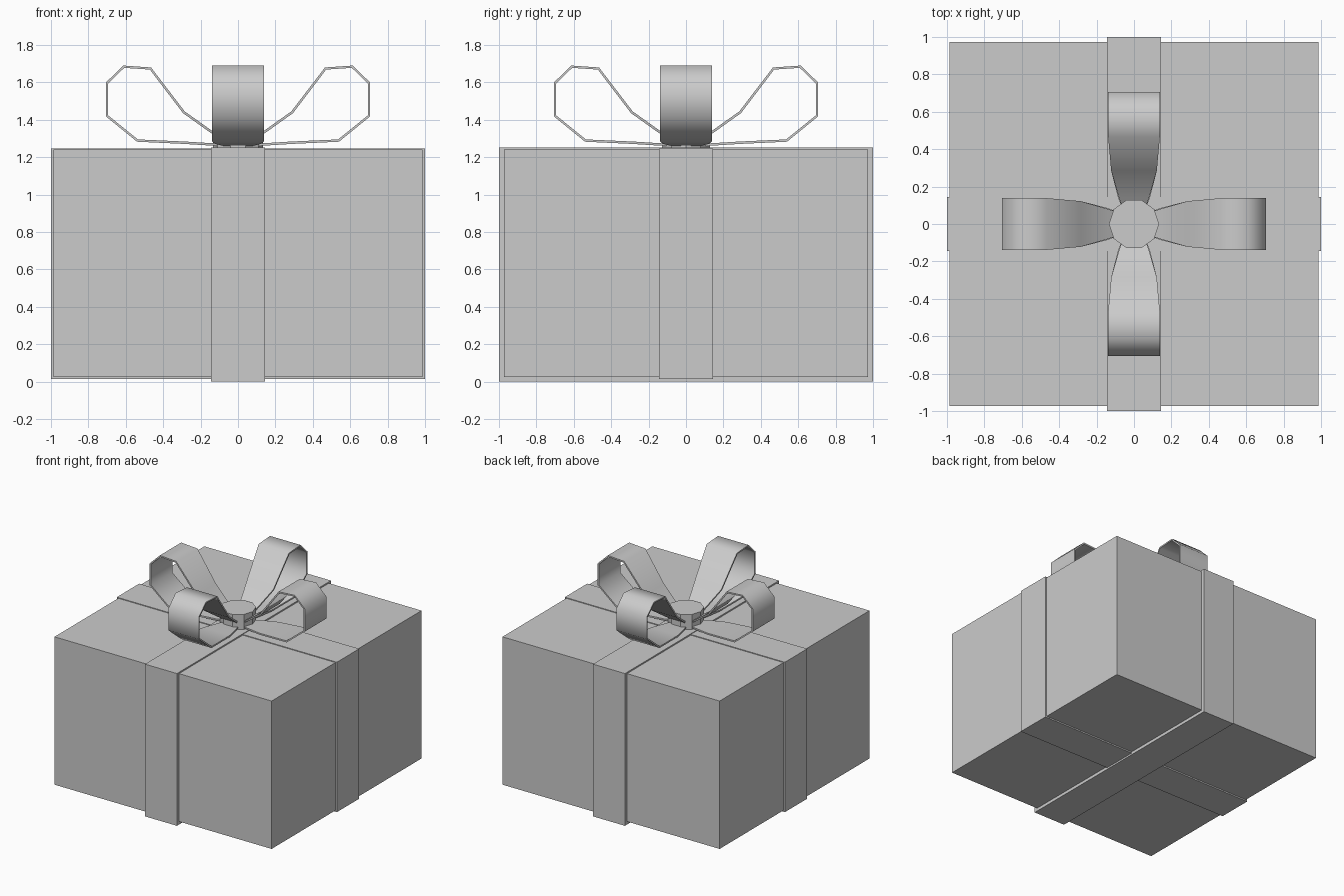
import bpy, bmesh, math
from mathutils import Matrix, Vector

if "Cube" in bpy.data.objects:
    bpy.data.objects.remove(bpy.data.objects["Cube"])

grey = bpy.data.materials.new("plain grey")
grey.diffuse_color = (0.6, 0.6, 0.6, 1)
grey.use_nodes = True
grey.node_tree.nodes["Principled BSDF"].inputs["Base Color"].default_value = grey.diffuse_color


def finish(name, bm):
    bmesh.ops.recalc_face_normals(bm, faces=bm.faces[:])
    me = bpy.data.meshes.new(name)
    bm.to_mesh(me)
    bm.free()
    me.materials.append(grey)
    ob = bpy.data.objects.new(name, me)
    bpy.context.collection.objects.link(ob)
    return ob


def block(name, hx, hy, z0, z1):
    bm = bmesh.new()
    m = Matrix.Translation((0, 0, (z0 + z1) / 2)) @ Matrix.Diagonal((2 * hx, 2 * hy, z1 - z0, 1))
    bmesh.ops.create_cube(bm, size=1, matrix=m)
    return finish(name, bm)


# Gift box and the two crossing ribbons wrapped around it
block("gift_box", 0.987, 0.973, 0.025, 1.24)
block("ribbon_across", 1.0, 0.145, 0.014, 1.246)
block("ribbon_lengthwise", 0.145, 1.0, 0.0, 1.251)

# Bow loop path: (distance from centre, height, half width)
PATH = [(0.05, 1.28, 0.05), (0.14, 1.342, 0.08), (0.285, 1.445, 0.122),
        (0.465, 1.68, 0.138), (0.613, 1.69, 0.138), (0.706, 1.60, 0.138),
        (0.706, 1.418, 0.138), (0.54, 1.283, 0.138), (0.285, 1.271, 0.122),
        (0.14, 1.262, 0.085), (0.05, 1.258, 0.05)]
THICK = 0.013


def bow_loop(name, angle):
    bm = bmesh.new()
    rings = []
    for i, (r, z, w) in enumerate(PATH):
        p = Vector((r, z))
        a = Vector(PATH[max(i - 1, 0)][:2])
        b = Vector(PATH[min(i + 1, len(PATH) - 1)][:2])
        d = ((p - a).normalized() + (b - p).normalized()).normalized()
        q = p + Vector((d.y, -d.x)) * THICK      # inner side of the strip
        rings.append([bm.verts.new(c) for c in
                      ((p.x, -w, p.y), (p.x, w, p.y), (q.x, w, q.y), (q.x, -w, q.y))])
    for s, t in zip(rings, rings[1:]):
        for k in range(4):
            n = (k + 1) % 4
            bm.faces.new((s[k], s[n], t[n], t[k]))
    bm.faces.new(rings[0])
    bm.faces.new(rings[-1])
    bmesh.ops.rotate(bm, verts=bm.verts[:], matrix=Matrix.Rotation(angle, 3, 'Z'))
    ob = finish(name, bm)
    bpy.ops.object.select_all(action='DESELECT')
    ob.select_set(True)
    bpy.context.view_layer.objects.active = ob
    bpy.ops.object.shade_smooth_by_angle(angle=math.radians(60))


for i, side in enumerate(("right", "back", "left", "front")):
    bow_loop("bow_loop_" + side, i * math.pi / 2)

# Ten-sided knot in the middle of the bow
bm = bmesh.new()
bmesh.ops.create_cone(bm, cap_ends=True, segments=10, radius1=0.134, radius2=0.134,
                      depth=0.125, matrix=Matrix.Translation((0, 0, 1.3125))
                      @ Matrix.Rotation(math.pi / 2, 4, 'Z'))
finish("bow_knot", bm)
